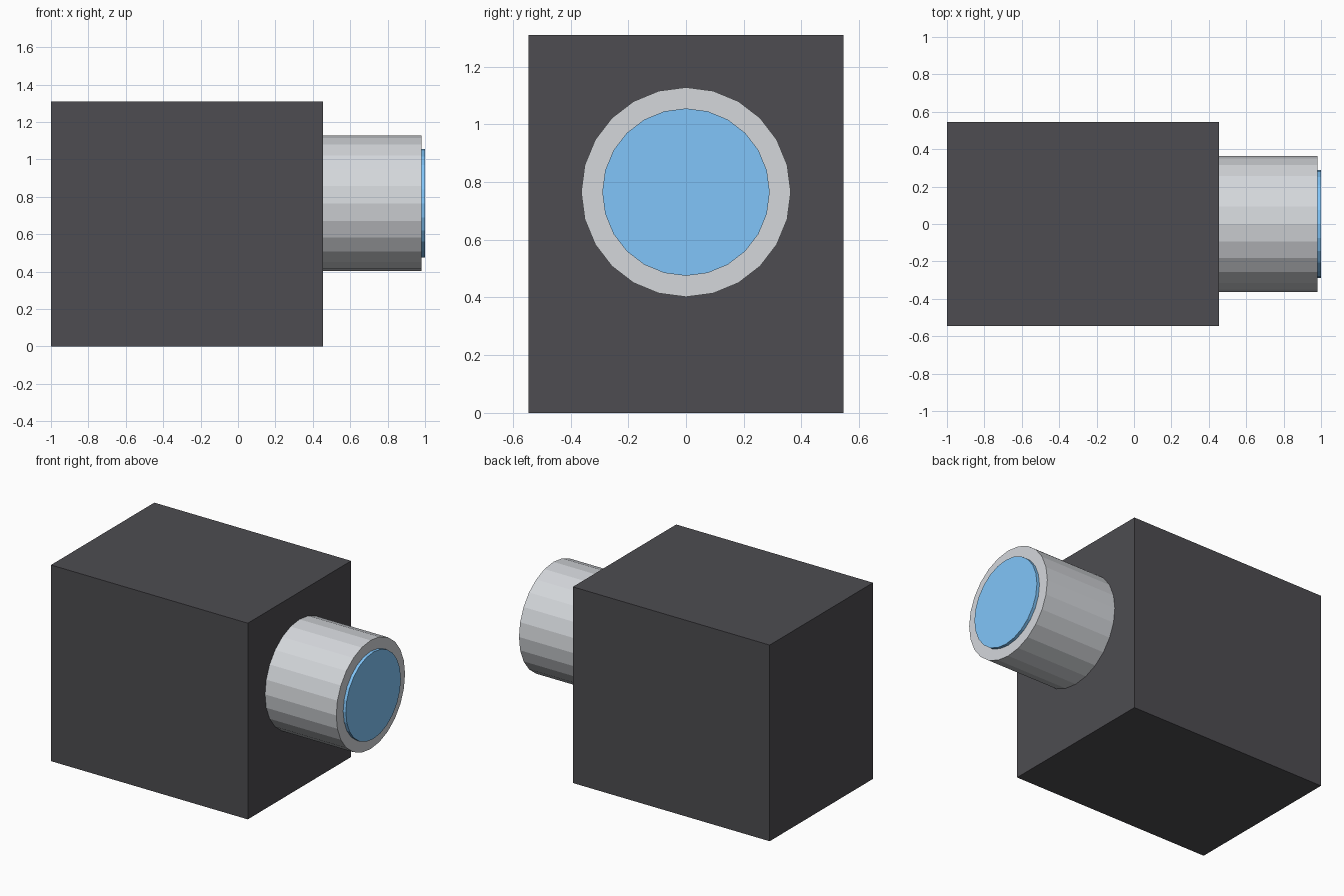
import bpy
from math import pi

if "Cube" in bpy.data.objects:
    bpy.data.objects.remove(bpy.data.objects["Cube"])


def paint(obj, name, color):
    mat = bpy.data.materials.new(name)
    mat.diffuse_color = color
    mat.use_nodes = True
    mat.node_tree.nodes["Principled BSDF"].inputs["Base Color"].default_value = mat.diffuse_color
    obj.data.materials.append(mat)


def x_cylinder(name, radius, x0, x1, z):
    # 24-sided cylinder lying along x, with a vertex at the top
    bpy.ops.mesh.primitive_cylinder_add(
        vertices=24, radius=radius, depth=x1 - x0,
        location=((x0 + x1) / 2, 0, z), rotation=(0, pi / 2, 0))
    obj = bpy.context.object
    obj.name = name
    bpy.ops.object.transform_apply(location=False, rotation=True, scale=True)
    return obj


# Box-shaped housing standing on the ground
bpy.ops.mesh.primitive_cube_add(size=1, location=(-0.273, 0, 0.655))
body = bpy.context.object
body.name = "camera_body"
body.scale = (1.454, 1.09, 1.31)
bpy.ops.object.transform_apply(location=False, rotation=False, scale=True)
paint(body, "dark_grey", (0.075, 0.073, 0.082, 1))

# Barrel sticking out of the +x face
barrel = x_cylinder("lens_barrel", 0.363, 0.454, 0.98, 0.765)
paint(barrel, "light_grey", (0.66, 0.68, 0.71, 1))

# Blue glass disc slightly proud of the barrel
glass = x_cylinder("lens_glass", 0.29, 0.96, 1.0, 0.765)
paint(glass, "blue_glass", (0.22, 0.56, 0.95, 1))
